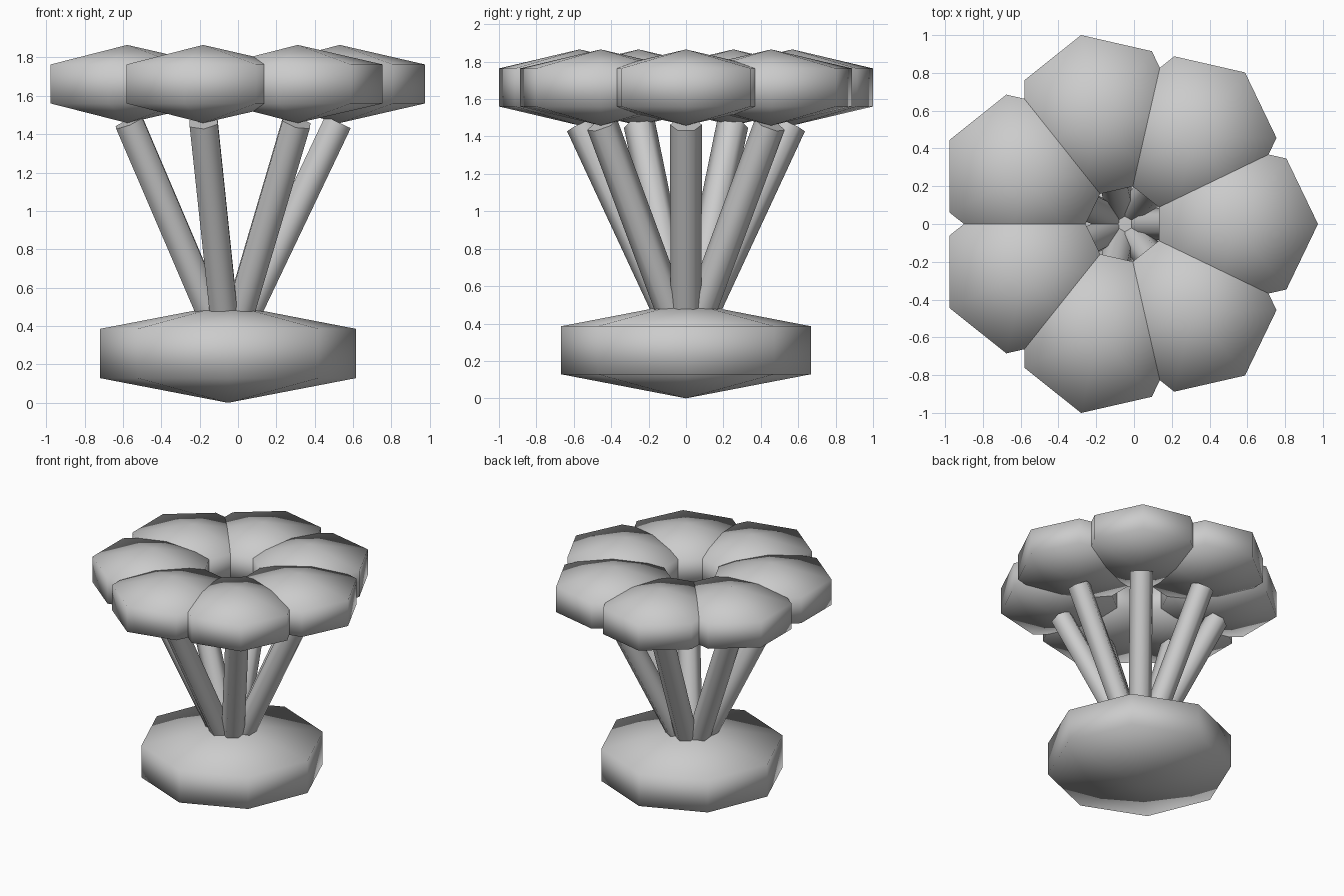
import bpy
import bmesh
from math import cos, sin, tau, radians
from mathutils import Vector

cube = bpy.data.objects.get("Cube")
if cube:
    bpy.data.objects.remove(cube, do_unlink=True)

CENTRE = Vector((-0.052, 0, 0))
PETALS = 7

grey = bpy.data.materials.new("plain grey")
grey.use_nodes = True
grey.diffuse_color = (0.6, 0.6, 0.6, 1)
grey.node_tree.nodes["Principled BSDF"].inputs["Base Color"].default_value = (0.6, 0.6, 0.6, 1)


def lathe(name, profile, sides, start=0.0):
    """Turn a (radius, height) profile into a closed solid; radius 0 is a pole."""
    bm = bmesh.new()
    rings = []
    for r, z in profile:
        count = sides if r else 1
        rings.append([bm.verts.new((r * cos(start + tau * i / sides),
                                    r * sin(start + tau * i / sides), z))
                      for i in range(count)])
    for low, high in zip(rings, rings[1:]):
        for i in range(sides):
            j = (i + 1) % sides
            corners = [low[i % len(low)], low[j % len(low)],
                       high[j % len(high)], high[i % len(high)]]
            bm.faces.new(list(dict.fromkeys(corners)))
    for ring in (rings[0], rings[-1]):
        if len(ring) > 1:
            bm.faces.new(ring)
    bmesh.ops.recalc_face_normals(bm, faces=bm.faces)
    for face in bm.faces:
        face.smooth = True
    mesh = bpy.data.meshes.new(name)
    bm.to_mesh(mesh)
    bm.free()
    mesh.materials.append(grey)
    obj = bpy.data.objects.new(name, mesh)
    bpy.context.collection.objects.link(obj)
    return obj


def pebble(name, radius, half_height, sides, location):
    """Squashed coarse ball with two rings between its poles."""
    profile = [(0, -half_height), (radius, -half_height / 2),
               (radius, half_height / 2), (0, half_height)]
    obj = lathe(name, profile, sides)
    obj.location = location
    return obj


# Base
base_middle = CENTRE + Vector((0, 0, 0.257))
pebble("base", 0.667, 0.257, 8, base_middle)

for k in range(PETALS):
    a = tau * k / PETALS
    outward = Vector((cos(a), sin(a), 0))

    # Petal
    pebble(f"petal_{k + 1}", 0.443, 0.2035, 7,
           CENTRE + outward * 0.583 + Vector((0, 0, 1.662)))

    # Stem leaning from the middle of the base to the petal
    tip = CENTRE + outward * 0.573 + Vector((0, 0, 1.463))
    axis = tip - base_middle
    stem = lathe(f"stem_{k + 1}", [(0.083, 0), (0.085, axis.length)], 6, tau / 4)
    stem.location = base_middle
    stem.rotation_euler = Vector((0, 0, 1)).rotation_difference(axis).to_euler()
    bpy.ops.object.select_all(action='DESELECT')
    stem.select_set(True)
    bpy.context.view_layer.objects.active = stem
    bpy.ops.object.shade_smooth_by_angle(angle=radians(65))
